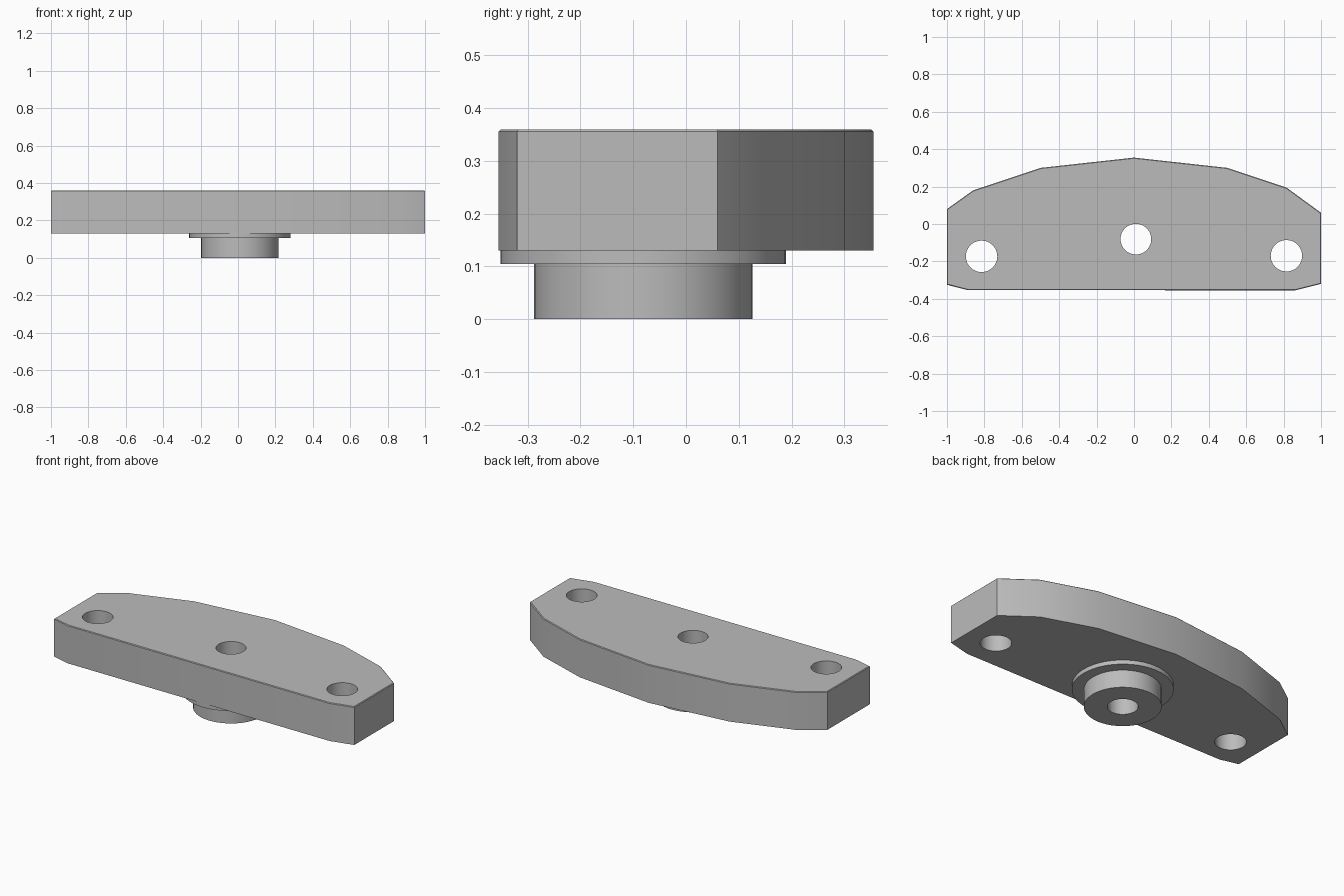
import bpy, bmesh, math

cube = bpy.data.objects.get("Cube")
if cube:
    bpy.data.objects.remove(cube, do_unlink=True)

grey = bpy.data.materials.new("plain_grey")
grey.use_nodes = True
colour = (0.5, 0.5, 0.5, 1)
grey.diffuse_color = colour
grey.node_tree.nodes["Principled BSDF"].inputs["Base Color"].default_value = colour


def prism(name, outline, z0, z1, chamfer=0.0):
    """Extrude an outline upward, with an optional small chamfer on the top rim."""
    bm = bmesh.new()
    base = bm.faces.new([bm.verts.new((x, y, z0)) for x, y in outline])
    top = bmesh.ops.extrude_face_region(bm, geom=[base], use_keep_orig=True)["geom"]
    bmesh.ops.translate(bm, vec=(0, 0, z1 - z0),
                        verts=[v for v in top if isinstance(v, bmesh.types.BMVert)])
    bmesh.ops.recalc_face_normals(bm, faces=bm.faces)
    if chamfer:
        rim = [e for e in bm.edges if all(v.co.z > z1 - 1e-5 for v in e.verts)]
        bmesh.ops.bevel(bm, geom=rim, offset=chamfer, segments=1, affect="EDGES")
    mesh = bpy.data.meshes.new(name)
    bm.to_mesh(mesh)
    bm.free()
    mesh.materials.append(grey)
    obj = bpy.data.objects.new(name, mesh)
    bpy.context.collection.objects.link(obj)
    return obj


def circle(x, y, r, n=48):
    return [(x + r * math.cos(2 * math.pi * i / n),
             y + r * math.sin(2 * math.pi * i / n)) for i in range(n)]


def drill(obj, holes):
    """Cut round through-holes, then smooth the shallow corners."""
    bpy.context.view_layer.objects.active = obj
    for x, y, r in holes:
        cutter = prism("hole_cutter", circle(x, y, r), -0.2, 0.6)
        cutter.hide_render = True
        mod = obj.modifiers.new("hole", "BOOLEAN")
        mod.operation, mod.solver, mod.object = "DIFFERENCE", "EXACT", cutter
        bpy.ops.object.modifier_apply(modifier=mod.name)
        bpy.data.objects.remove(cutter, do_unlink=True)
    bpy.ops.object.select_all(action="DESELECT")
    obj.select_set(True)
    bpy.ops.object.shade_smooth_by_angle(angle=math.radians(30))


# Shared axis of the centre hole, flange and boss
cx, cy = 0.01, -0.081
centre_hole = (cx, cy, 0.082)

# Main plate: straight front, faceted arched back
outline = [(-1, -0.325), (-0.89, -0.353), (0.86, -0.355), (1, -0.32),
           (1, 0.06), (0.815, 0.195), (0.5, 0.3), (0, 0.355),
           (-0.5, 0.3), (-0.86, 0.18), (-1, 0.08)]
plate = prism("mounting_plate", outline, 0.13, 0.36, chamfer=0.004)
drill(plate, [centre_hole, (-0.815, -0.173, 0.084), (0.815, -0.17, 0.084)])

# Thin flange and round boss underneath
for name, radius, z0, z1 in (("flange", 0.271, 0.105, 0.13),
                             ("boss", 0.207, 0.0, 0.105)):
    drill(prism(name, circle(cx, cy, radius), z0, z1), [centre_hole])
